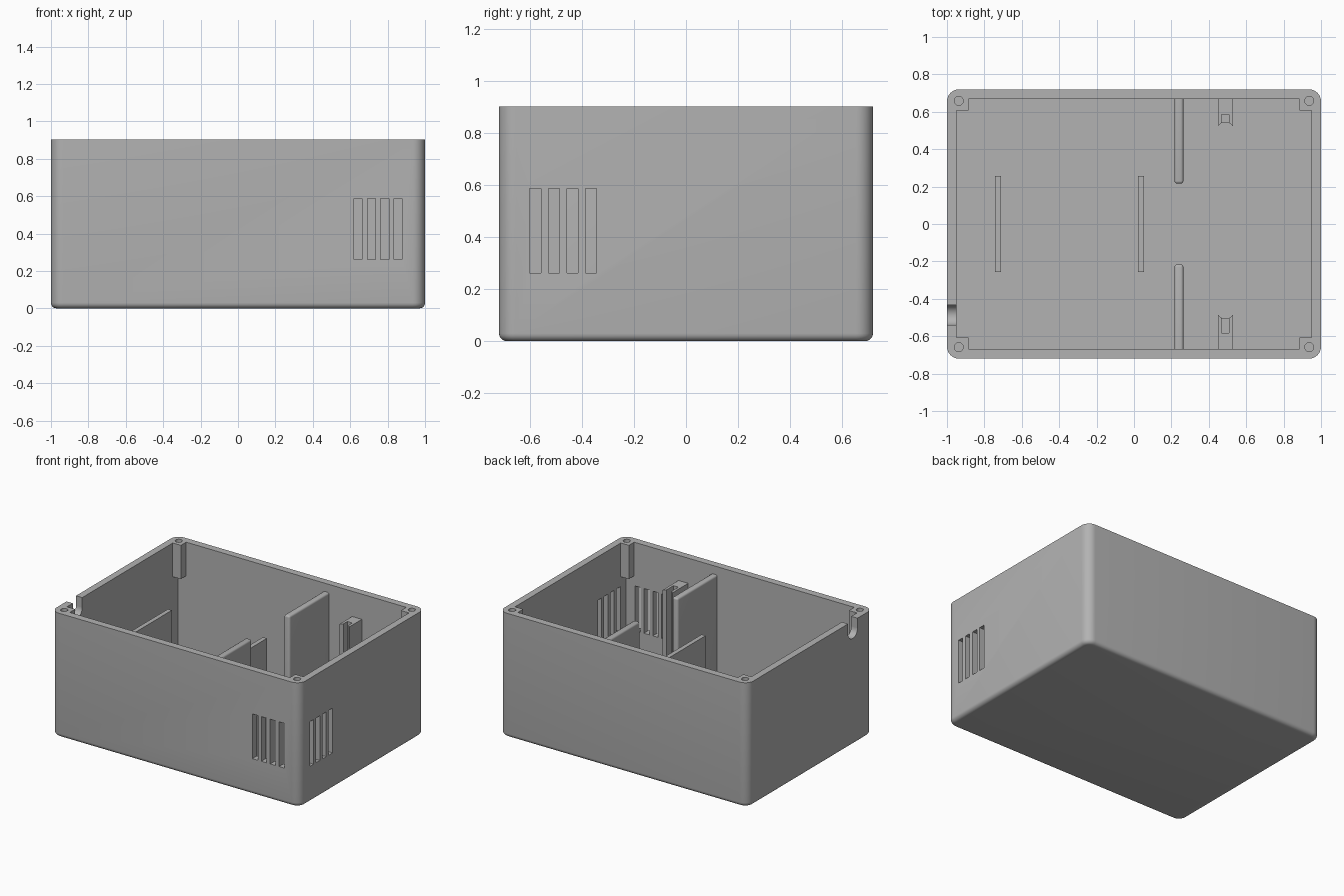
import bpy, bmesh
from mathutils import Matrix, Vector

if "Cube" in bpy.data.objects:
    bpy.data.objects.remove(bpy.data.objects["Cube"], do_unlink=True)

W, D, H = 1.0, 0.72, 0.903       # half width, half depth, height
IN_X, IN_Y, FLOOR = 0.95, 0.668, 0.05

grey = bpy.data.materials.new("plain grey plastic")
grey.use_nodes = True
COLOUR = (0.45, 0.45, 0.45, 1)
grey.diffuse_color = COLOUR
grey.node_tree.nodes["Principled BSDF"].inputs["Base Color"].default_value = COLOUR


def finish(bm, name):
    bmesh.ops.recalc_face_normals(bm, faces=bm.faces)
    mesh = bpy.data.meshes.new(name)
    bm.to_mesh(mesh)
    bm.free()
    mesh.materials.append(grey)
    obj = bpy.data.objects.new(name, mesh)
    bpy.context.collection.objects.link(obj)
    return obj


def box_mesh(lo, hi):
    lo, hi = Vector(lo), Vector(hi)
    bm = bmesh.new()
    bmesh.ops.create_cube(bm, size=1,
                          matrix=Matrix.Translation((lo + hi) / 2) @ Matrix.Diagonal((*(hi - lo), 1)))
    return bm


def box(name, lo, hi):
    return finish(box_mesh(lo, hi), name)


def round_edges(bm, test, radius, segments):
    edges = [e for e in bm.edges if test(*(v.co for v in e.verts))]
    bmesh.ops.bevel(bm, geom=edges, offset=radius, segments=segments, profile=0.5, affect='EDGES')


def cylinder(name, centre, radius, depth, axis='Z', tip=0):
    bm = bmesh.new()
    turn = Matrix.Rotation(1.5707963, 4, 'Y') if axis == 'X' else Matrix()
    place = Matrix.Translation(centre) @ turn
    bmesh.ops.create_cone(bm, cap_ends=True, segments=32, radius1=radius - tip,
                          radius2=radius, depth=depth, matrix=place)
    return finish(bm, name)


def combine(target, other, operation):
    mod = target.modifiers.new("combine", 'BOOLEAN')
    mod.operation, mod.solver, mod.object = operation, 'EXACT', other
    bpy.context.view_layer.objects.active = target
    bpy.ops.object.modifier_apply(modifier=mod.name)
    bpy.data.objects.remove(other, do_unlink=True)


def smooth(obj):
    bpy.ops.object.select_all(action='DESELECT')
    obj.select_set(True)
    bpy.context.view_layer.objects.active = obj
    bpy.ops.object.shade_smooth_by_angle(angle=0.6)


# Open case with rounded corners and rounded lower edge
bm = box_mesh((-W, -D, 0), (W, D, H))
round_edges(bm, lambda a, b: abs(a.z - b.z) > 0.5, 0.065, 8)
round_edges(bm, lambda a, b: a.z < 0.01 and b.z < 0.01, 0.03, 5)
case = finish(bm, "case")
combine(case, box("cavity", (-IN_X, -IN_Y, FLOOR), (IN_X, IN_Y, 1.2)), 'DIFFERENCE')

# Corner screw posts with holes
corners = [(sx, sy) for sx in (-1, 1) for sy in (-1, 1)]
for sx, sy in corners:
    xs = sorted((sx * 0.885, sx * 0.97))
    ys = sorted((sy * 0.607, sy * 0.69))
    combine(case, box("post", (xs[0], ys[0], H - 0.245), (xs[1], ys[1], H)), 'UNION')
for sx, sy in corners:
    x, y = sx * 0.937, sy * 0.658
    combine(case, cylinder("screw_hole", (x, y, H - 0.08), 0.024, 0.2), 'DIFFERENCE')

# Ventilation slots in the front and the left wall
for i in range(4):
    x = 0.62 + i * 0.0715
    combine(case, box("front_slot", (x, -0.8, 0.262), (x + 0.043, -0.6, 0.587)), 'DIFFERENCE')
    y = -0.602 + i * 0.0718
    combine(case, box("side_slot", (0.9, y, 0.262), (1.1, y + 0.043, 0.587)), 'DIFFERENCE')

# Cable notch in the right wall, round at the bottom
combine(case, cylinder("notch_round", (-1, -0.487, 0.83), 0.054, 0.2, 'X'), 'DIFFERENCE')
combine(case, box("notch_top", (-1.1, -0.541, 0.83), (-0.9, -0.433, 1)), 'DIFFERENCE')
smooth(case)

# Tall dividers with rounded top and free end
for name, s in (("rear_divider", 1), ("front_divider", -1)):
    ys = sorted((s * 0.216, s * IN_Y))
    bm = box_mesh((0.217, ys[0], FLOOR), (0.264, ys[1], 0.843))
    free = s * 0.216
    round_edges(bm, lambda a, b: (a.z > 0.8 and b.z > 0.8 or abs(a.y - free) < 0.01 and abs(b.y - free) < 0.01)
                and not (abs(a.y) > 0.6 and abs(b.y) > 0.6) and not (a.z < 0.1 and b.z < 0.1), 0.014, 4)
    smooth(finish(bm, name))

# Low plain ribs on the floor
for name, x in (("right_rib", -0.727), ("middle_rib", 0.037)):
    box(name, (x - 0.016, -0.256, FLOOR), (x + 0.016, 0.256, 0.612))

# Grooved holders: a U-shaped outline with a flared mouth, raised from the floor
for name, s, tip, mouth, groove in (("rear_holder", 1, 0.525, 0.541, 0.586),
                                    ("front_holder", -1, 0.487, 0.503, 0.583)):
    half = [(0.039, IN_Y), (0.039, tip), (0.02, mouth), (0.02, groove)]
    outline = half + [(-x, y) for x, y in reversed(half)]
    bm = bmesh.new()
    face = bm.faces.new([bm.verts.new((0.489 + x, s * y, FLOOR)) for x, y in outline])
    raised = bmesh.ops.extrude_face_region(bm, geom=[face])
    bmesh.ops.translate(bm, vec=(0, 0, 0.67),
                        verts=[v for v in raised["geom"] if isinstance(v, bmesh.types.BMVert)])
    finish(bm, name)
    # Groove base
    ys = sorted((s * mouth, s * groove))
    box(name + "_base", (0.469, ys[0], FLOOR), (0.509, ys[1], 0.2))
